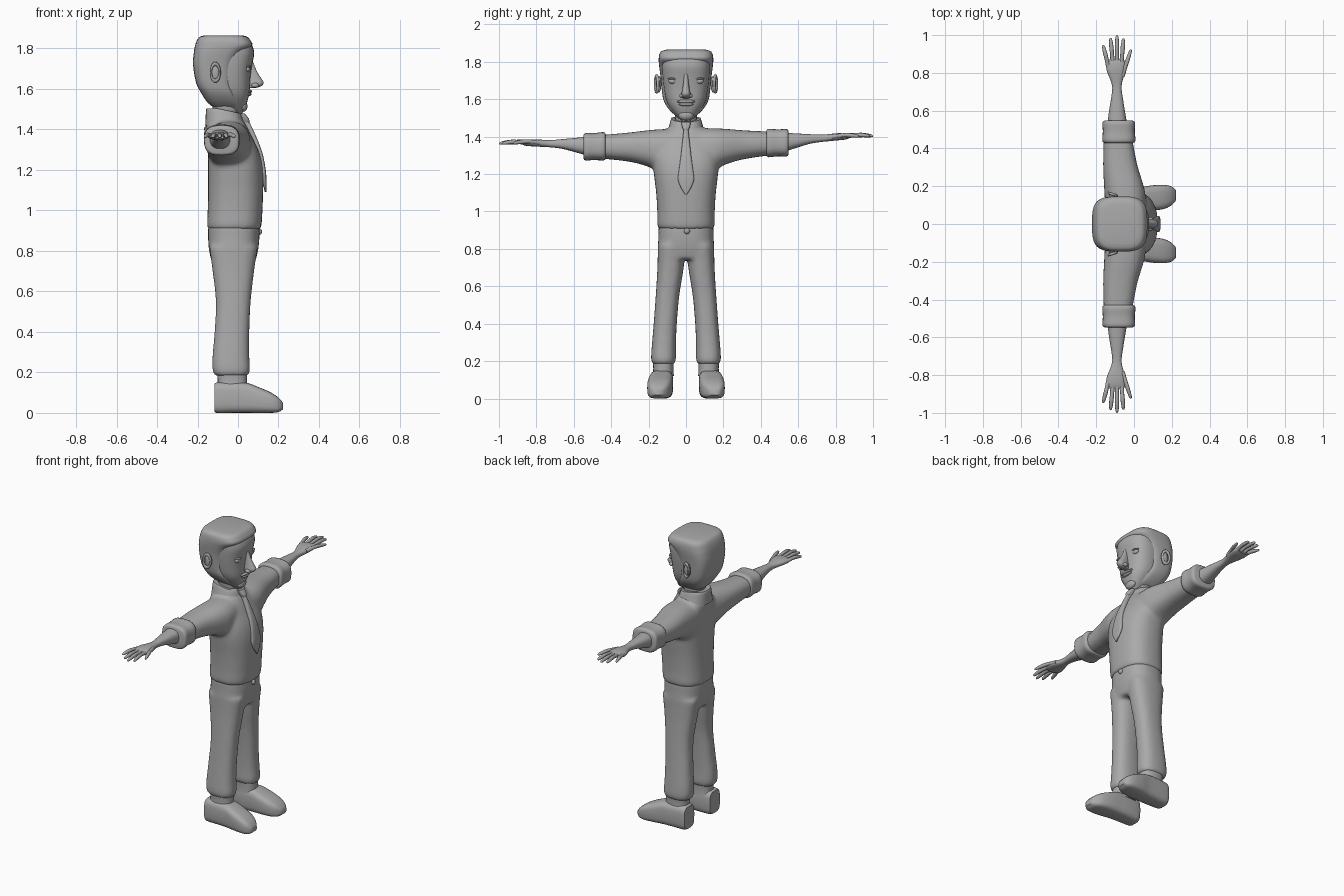
import bpy, bmesh, math
from mathutils import Vector

GREY = bpy.data.materials.new("plain grey")
GREY.diffuse_color = (0.4, 0.4, 0.4, 1)


def smooth_rows(rows, steps=3):
    """Catmull-Rom interpolation between cross-sections."""
    out = []
    for i in range(len(rows) - 1):
        p0, p1, p2 = rows[max(i - 1, 0)], rows[i], rows[i + 1]
        p3 = rows[min(i + 2, len(rows) - 1)]
        for k in range(steps):
            t = k / steps
            out.append([b + 0.5 * t * (c - a + t * (2*a - 5*b + 4*c - d + t * (3*(b - c) + d - a)))
                        for a, b, c, d in zip(p0, p1, p2, p3)])
    return out + [list(rows[-1])]


def loft(bm, axis, rows, power=2.4, side=1, n=28, fn=None):
    """Rows are (position, a0, a1, b0, b1); each is a rounded-box section."""
    others = [i for i in range(3) if i != axis]
    rings = []
    for t, a0, a1, b0, b1 in smooth_rows(rows):
        ring = []
        for k in range(n):
            c, s = math.cos(2 * math.pi * k / n), math.sin(2 * math.pi * k / n)
            co = Vector((0, 0, 0))
            co[axis] = t
            co[others[0]] = (a0 + a1) / 2 + (a1 - a0) / 2 * math.copysign(abs(c) ** (2 / power), c)
            co[others[1]] = (b0 + b1) / 2 + (b1 - b0) / 2 * math.copysign(abs(s) ** (2 / power), s)
            if fn:
                co = fn(co)
            co.y *= side
            if fn is tilt_arm:
                co.z += 0.02 * co.y
            ring.append(bm.verts.new(co))
        rings.append(ring)
    for r, q in zip(rings, rings[1:]):
        for k in range(n):
            bm.faces.new((r[k], r[(k + 1) % n], q[(k + 1) % n], q[k]))
    bm.faces.new(rings[0])
    bm.faces.new(rings[-1])


def tilt_arm(co):
    """Marks arm parts, which slope slightly from one hand to the other."""
    return co


def sym(rows):
    return [(z, x0, x1, -w, w) for z, x0, x1, w in rows]


def finish(name, bm, voxel=None, angle=45):
    bmesh.ops.recalc_face_normals(bm, faces=bm.faces)
    me = bpy.data.meshes.new(name)
    bm.to_mesh(me)
    bm.free()
    me.materials.append(GREY)
    ob = bpy.data.objects.new(name, me)
    bpy.context.collection.objects.link(ob)
    if voxel:
        me.shade_smooth()
        rm = ob.modifiers.new("merge", 'REMESH')
        rm.mode, rm.voxel_size, rm.use_smooth_shade = 'VOXEL', voxel, True
        sm = ob.modifiers.new("soften", 'SMOOTH')
        sm.factor, sm.iterations = 0.5, 8
    else:
        bpy.ops.object.select_all(action='DESELECT')
        ob.select_set(True)
        bpy.context.view_layer.objects.active = ob
        bpy.ops.object.shade_smooth_by_angle(angle=math.radians(angle))
    return ob


def part(name, axis, rows, **kw):
    bm = bmesh.new()
    loft(bm, axis, rows, **kw)
    return finish(name, bm)


def ball(name, loc, size):
    bm = bmesh.new()
    bmesh.ops.create_uvsphere(bm, u_segments=20, v_segments=12, radius=1)
    for v in bm.verts:
        v.co = Vector([v.co[i] * size[i] + loc[i] for i in range(3)])
    return finish(name, bm, angle=80)


# shirt: torso and sleeves merged
bm = bmesh.new()
loft(bm, 2, sym([(.905, -.15, .11, .147), (.93, -.153, .117, .154), (1.0, -.15, .121, .154),
                 (1.1, -.148, .125, .16), (1.2, -.148, .124, .172), (1.28, -.149, .108, .178),
                 (1.35, -.152, .076, .17), (1.40, -.156, .052, .14), (1.44, -.156, .028, .10),
                 (1.47, -.15, .0, .08)]), power=2.5)
for s in (1, -1):
    loft(bm, 1, [(.05, -.15, .06, 1.2, 1.445), (.15, -.156, .062, 1.22, 1.442),
                 (.22, -.16, .046, 1.25, 1.437), (.32, -.164, .016, 1.275, 1.427),
                 (.47, -.16, -.012, 1.293, 1.417)], side=s, fn=tilt_arm)
finish("shirt", bm, voxel=.011)

# trousers: hips and legs merged
bm = bmesh.new()
loft(bm, 2, sym([(.93, -.148, .106, .147), (.86, -.148, .106, .148), (.8, -.143, .099, .151),
                 (.745, -.13, .085, .14)]), power=2.5)
for s in (1, -1):
    loft(bm, 2, [(.82, -.142, .098, .002, .151), (.7, -.126, .08, .012, .153),
                 (.55, -.109, .063, .036, .162), (.4, -.116, .056, .049, .173),
                 (.28, -.126, .056, .054, .183), (.21, -.126, .059, .054, .187),
                 (.183, -.112, .05, .062, .179)], power=2.5, side=s)
finish("trousers", bm, voxel=.011)
ball("trouser_button", (.105, .005, .895), (.014, .016, .016))

# collar, neck and tie
def slope(co):
    return Vector((co.x, co.y, co.z - .22 * max(co.x + .1, 0)))

part("collar", 2, sym([(1.42, -.162, .045, .105), (1.46, -.16, .03, .092),
                       (1.5, -.157, .015, .08), (1.503, -.148, .006, .072)]), fn=slope)
part("neck", 2, sym([(1.4, -.125, .0, .055), (1.48, -.125, .0, .056), (1.57, -.13, .0, .065)]))
part("tie", 2, sym([(1.09, .132, .14, .004), (1.125, .125, .141, .026), (1.165, .118, .14, .042),
                    (1.2, .112, .137, .041), (1.28, .095, .122, .03), (1.36, .06, .092, .021),
                    (1.44, .015, .055, .012)]), power=3)
part("tie_knot", 2, sym([(1.432, .02, .056, .012), (1.45, .01, .055, .02),
                         (1.478, .0, .035, .026)]), power=3)

# arms, cuffs, hands, shoes
FINGERS = {"little_finger": (-.135, .83, -.163, .947), "ring_finger": (-.112, .85, -.124, .985),
           "middle_finger": (-.09, .85, -.09, 1.0), "index_finger": (-.066, .85, -.056, .983),
           "thumb": (-.062, .78, -.016, .925)}
for s, tag in ((1, "left"), (-1, "right")):
    part(tag + "_cuff", 1, [(.43, -.158, -.004, 1.29, 1.424), (.442, -.168, .008, 1.281, 1.433),
                            (.49, -.165, .004, 1.285, 1.429), (.537, -.167, .006, 1.283, 1.43),
                            (.548, -.152, -.01, 1.295, 1.418)], power=2.8, side=s, fn=tilt_arm)
    part(tag + "_forearm_and_hand", 1,
         [(.5, -.142, -.032, 1.302, 1.412), (.58, -.135, -.045, 1.325, 1.406),
          (.66, -.122, -.058, 1.348, 1.4), (.72, -.115, -.066, 1.357, 1.396),
          (.76, -.124, -.06, 1.36, 1.398), (.81, -.144, -.046, 1.364, 1.402),
          (.85, -.147, -.046, 1.367, 1.4), (.872, -.138, -.054, 1.373, 1.394)], side=s, fn=tilt_arm)
    for name, (x0, y0, x1, y1) in FINGERS.items():
        rows = []
        for f, r in ((0, .013), (.35, .0105), (.6, .0115), (.88, .009), (.97, .006), (1, .002)):
            x, z = x0 + (x1 - x0) * f, 1.383 + .008 * math.sin(math.pi * f)
            rows.append((y0 + (y1 - y0) * f, x - r, x + r, z - r, z + r))
        part(f"{tag}_{name}", 1, rows, power=2, side=s, n=12, fn=tilt_arm)
    part(tag + "_ankle", 2, [(.12, -.105, .045, .065, .178), (.16, -.1, .045, .067, .175),
                             (.21, -.105, .045, .065, .178)], side=s)
    part(tag + "_shoe", 0,
         [(-.116, .088, .175, .015, .135), (-.107, .076, .186, .0, .15), (-.03, .069, .192, .0, .152),
          (.045, .069, .197, .0, .148), (.1, .071, .205, .0, .128), (.16, .08, .207, .0, .102),
          (.2, .1, .198, .004, .076), (.222, .125, .178, .018, .05)], power=3.6, side=s)

# head: face inside a hair shell that runs down the jaw
part("face", 2, sym([(1.48, -.02, .022, .02), (1.52, -.1, .04, .06), (1.56, -.12, .052, .09),
                     (1.6, -.14, .058, .108), (1.66, -.15, .062, .119), (1.72, -.15, .07, .126),
                     (1.78, -.15, .08, .129), (1.83, -.15, .065, .126)]), power=2.5)
part("hair", 2, sym([(1.495, -.1, .026, .03), (1.53, -.148, .01, .077), (1.58, -.182, -.006, .114),
                     (1.63, -.207, -.022, .127), (1.72, -.222, -.012, .136),
                     (1.78, -.218, .025, .144), (1.815, -.212, .07, .146), (1.842, -.202, .06, .142),
                     (1.858, -.188, .045, .13), (1.865, -.165, .02, .105)]), power=3.4, n=36)

# facial features
part("nose", 2, sym([(1.735, .045, .074, .01), (1.69, .045, .092, .014), (1.65, .045, .116, .02),
                     (1.63, .045, .127, .024), (1.612, .045, .112, .022), (1.604, .045, .08, .014)]))
ball("upper_lip", (.056, 0, 1.588), (.014, .05, .009))
ball("lower_lip", (.053, 0, 1.573), (.014, .04, .009))
ball("chin", (.025, 0, 1.515), (.022, .04, .028))
for s, tag in ((1, "left"), (-1, "right")):
    ball(tag + "_nostril", (.085, s * .023, 1.618), (.018, .013, .012))
    ball(tag + "_eye", (.047, s * .07, 1.697), (.014, .024, .015))
    ball(tag + "_eyelid", (.049, s * .07, 1.71), (.016, .029, .006))
    ball(tag + "_ear", (-.112, s * .146, 1.68), (.022, .014, .045))
    # ear rim, flared outwards at the back
    bm = bmesh.new()
    n, m = 24, 8
    grid = []
    for i in range(n):
        a = 2 * math.pi * i / n
        ring = []
        for j in range(m):
            b = 2 * math.pi * j / m
            r = 1 + .25 * math.cos(b)
            x = math.cos(a) * r * .022
            ring.append(bm.verts.new((-.112 + x, s * (.157 - .3 * x + .008 * math.sin(b)),
                                      1.682 + math.sin(a) * r * .042)))
        grid.append(ring)
    for i in range(n):
        for j in range(m):
            p, q = grid[i], grid[(i + 1) % n]
            bm.faces.new((p[j], p[(j + 1) % m], q[(j + 1) % m], q[j]))
    finish(tag + "_ear_rim", bm, angle=80)
